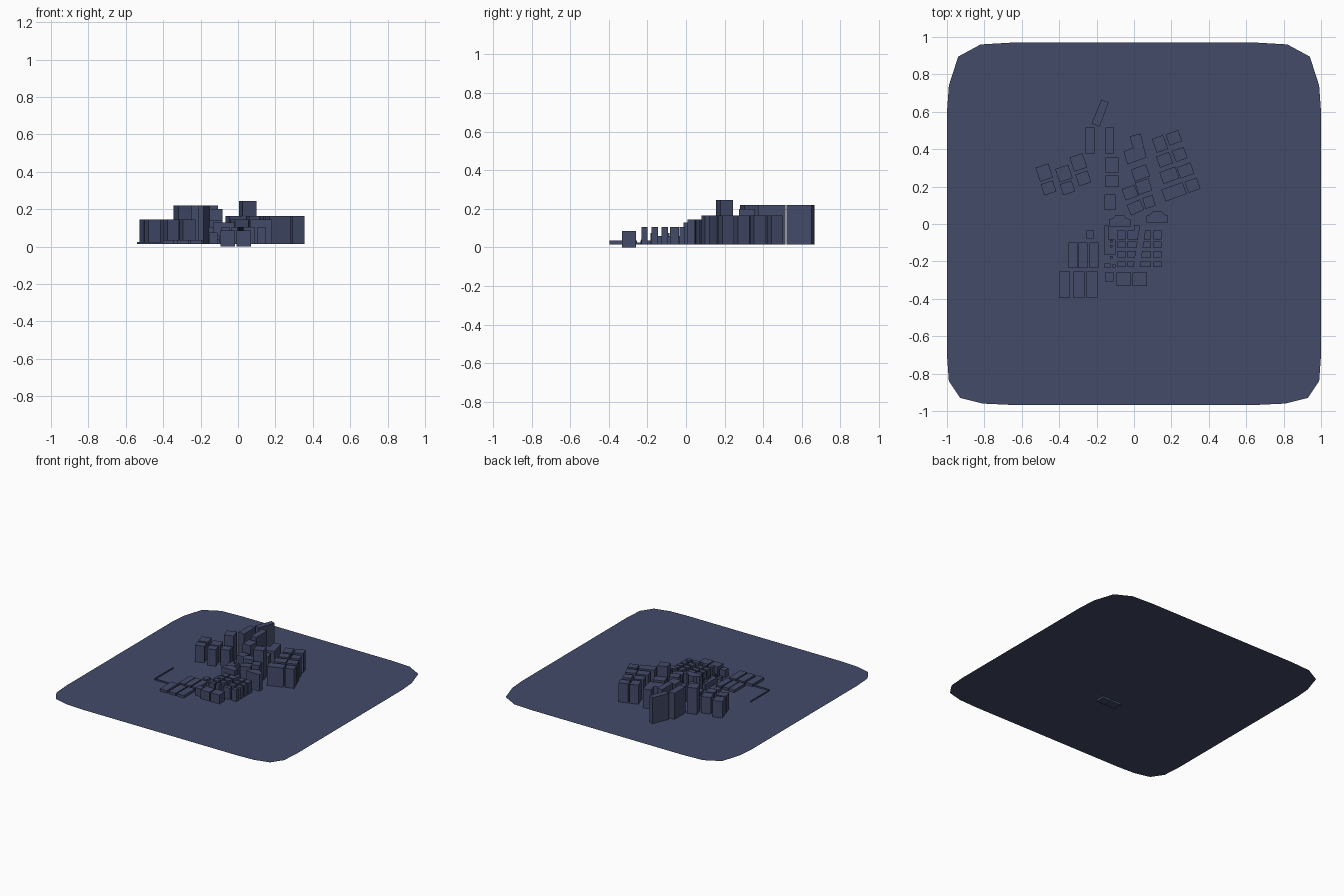
import bpy, bmesh, math

if "Cube" in bpy.data.objects:
    bpy.data.objects.remove(bpy.data.objects["Cube"])

BASE = 0.015          # ground sheet level


def finish(bm, name):
    bmesh.ops.recalc_face_normals(bm, faces=bm.faces)
    me = bpy.data.meshes.new(name)
    bm.to_mesh(me)
    bm.free()
    ob = bpy.data.objects.new(name, me)
    bpy.context.collection.objects.link(ob)
    mat = bpy.data.materials.get("slate_blue")
    if not mat:
        mat = bpy.data.materials.new("slate_blue")
        mat.diffuse_color = (0.055, 0.07, 0.14, 1)
        mat.use_nodes = True
        mat.node_tree.nodes["Principled BSDF"].inputs["Base Color"].default_value = mat.diffuse_color
    me.materials.append(mat)
    return ob


def add_prism(bm, pts, top, bottom=BASE):
    lo = [bm.verts.new((x, y, bottom)) for x, y in pts]
    hi = [bm.verts.new((x, y, top)) for x, y in pts]
    bm.faces.new(lo[::-1])
    bm.faces.new(hi)
    n = len(pts)
    for i in range(n):
        j = (i + 1) % n
        bm.faces.new((lo[i], lo[j], hi[j], hi[i]))


def prisms(name, items):
    bm = bmesh.new()
    for pts, *z in items:
        add_prism(bm, pts, *z)
    return finish(bm, name)


def box(x0, x1, y0, y1):
    return [(x0, y0), (x1, y0), (x1, y1), (x0, y1)]


def turned(cx, cy, w, d, deg):
    c, s = math.cos(math.radians(deg)), math.sin(math.radians(deg))
    return [(cx + c * u * w / 2 - s * v * d / 2, cy + s * u * w / 2 + c * v * d / 2)
            for u, v in ((-1, -1), (1, -1), (1, 1), (-1, 1))]


# Ground sheet: flat, rounded corners
corner = [(0.99, 0.74), (0.94, 0.895), (0.82, 0.96), (0.65, 0.97)]
front = [(1.0, -0.70), (0.99, -0.84), (0.93, -0.93), (0.81, -0.96), (0.66, -0.967)]
half = front[::-1] + [(1.0, 0.6)] + corner
outline = half + [(-x, y) for x, y in reversed(half)]
bm = bmesh.new()
f = bm.faces.new([bm.verts.new((x, y, BASE)) for x, y in outline])
finish(bm, "ground_sheet")

# West district
prisms("west_blocks", [(turned(x, y, w, d, 18.5), h) for x, y, w, d, h in [
    (-.480, .275, .072, .079, .145), (-.457, .193, .068, .063, .145),
    (-.375, .270, .073, .075, .145), (-.356, .193, .067, .062, .145),
    (-.297, .329, .073, .079, .22), (-.271, .244, .068, .065, .145)]])

# East district
prisms("east_blocks", [(turned(x, y, w, d, 20), .165) for x, y, w, d in [
    (.139, .428, .064, .078), (.213, .461, .071, .063),
    (.163, .343, .073, .063), (.245, .372, .065, .063),
    (.189, .260, .090, .066), (.275, .286, .079, .063),
    (.214, .172, .120, .067), (.313, .207, .068, .063)]])

# Middle district with the tall tower and the notched block
prisms("middle_blocks", [(turned(x, y, w, d, a), h) for x, y, w, d, a, h in [
    (.034, .273, .085, .067, 19, .165), (-.021, .168, .073, .063, 20, .165),
    (.008, .089, .077, .060, 24, .145), (.080, .118, .056, .060, 17, .165)]])
prisms("tower", [(turned(.051, .200, .076, .068, 18), .245)])
prisms("notched_block", [([(-.024, .468), (-.005, .408), (-.056, .388), (-.035, .318),
                           (.067, .356), (.035, .484)][::-1], .165)])

# North slabs
prisms("north_slabs", [
    ([(-.174, .666), (-.227, .537), (-.184, .52), (-.136, .65)], .22),
    (box(-.26, -.21, .377, .515), .22),
    (box(-.152, -.107, .377, .515), .22),
    (box(-.152, -.083, .275, .356), .2),
    (box(-.152, -.083, .198, .26), .14),
    (box(-.158, -.099, .075, .158), .105),
    (box(-.126, -.115, .125, .137), .112)])


# Two stepped halls
def hall(cx, y0):
    right = [(.057, 0), (.057, .038), (.037, .043), (.022, .062)]
    return [(cx + s * x, y0 + y) for s, side in ((1, right), (-1, right[::-1]))
            for x, y in side]


prisms("stepped_halls", [(hall(-.077, -.013), .13), (hall(.125, .008), .145)])

# Small grid of blocks split by a slanted street
grid = []
for y1, y0 in ((-.035, -.083), (-.094, -.128), (-.144, -.179), (-.2, -.23)):
    def street(y, x):
        return x + (y + .23) * .15
    grid.append((box(-.088, -.045, y0, y1), .105))
    grid.append(([(-.034, y0), (street(y0, -.002), y0), (street(y1, -.002), y1), (-.034, y1)], .105))
    grid.append(([(street(y0, .03), y0), (.09, y0), (.09, y1), (street(y1, .03), y1)], .105))
    grid.append((box(.105, .147, y0, y1), .105))
grid.append((box(.0, .03, -.034, -.005), .105))
prisms("small_grid_blocks", grid)

# South pair reaching below the sheet
prisms("south_pair", [(box(-.093, -.016, -.332, -.26), .085, 0),
                      (box(-.008, .07, -.332, -.26), .085, 0)])

# Yard buildings west of the grid
yard = [([(-.158, -.163), (-.099, -.163), (-.099, -.083), (-.136, -.083),
          (-.136, -.008), (-.158, -.008)], .06),
        (box(-.155, -.11, -.307, -.26), .075),
        (box(-.158, -.126, -.233, -.211), .04),
        (box(-.115, -.099, -.233, -.216), .04),
        (box(-.255, -.214, -.078, -.035), .035)]
for y in (-.093, -.118, -.178):
    yard.append((box(-.129, -.115, y - .007, y + .007), .075))
prisms("yard_buildings", yard)

# Low slabs in the south-west
low = [(box(x, x + .048, -.235, -.099), .035) for x in (-.35, -.296, -.238)]
low += [(box(x, x + .06, -.396, -.254), .035) for x in (-.401, -.324, -.254)]
prisms("low_slabs", low)

# Thin boundary wall
path = [(-.54, -.03), (-.54, -.265), (-.36, -.265)]
bm = bmesh.new()
lo = [bm.verts.new((x, y, BASE)) for x, y in path]
hi = [bm.verts.new((x, y, .026)) for x, y in path]
for i in range(len(path) - 1):
    bm.faces.new((lo[i], lo[i + 1], hi[i + 1], hi[i]))
finish(bm, "boundary_wall")
